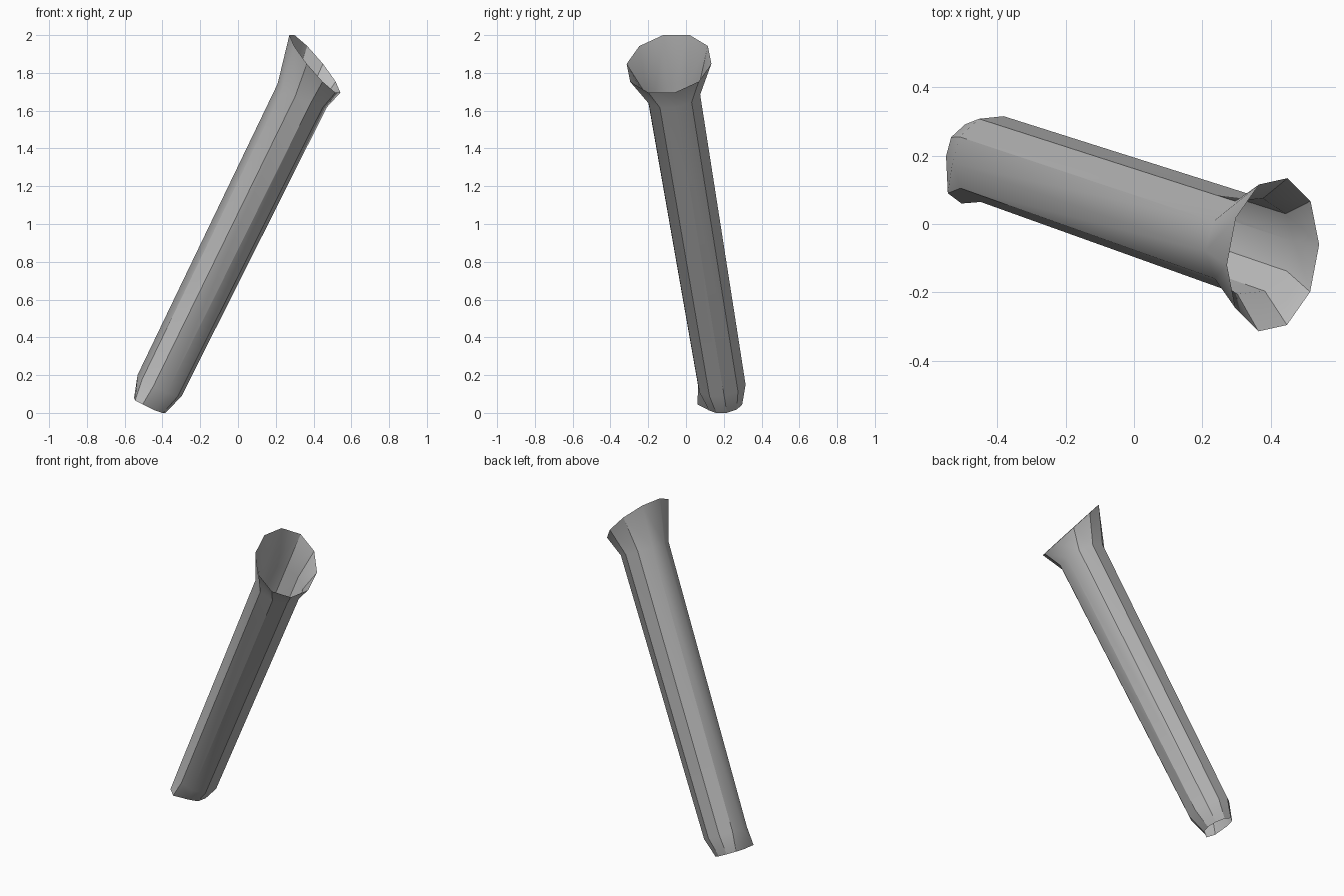
import bpy
import bmesh
from math import cos, sin, pi, radians
from mathutils import Vector

cube = bpy.data.objects.get("Cube")
if cube:
    bpy.data.objects.remove(cube)

SIDES = 10

grey = bpy.data.materials.new("plain grey")
grey.use_nodes = True
colour = (0.5, 0.5, 0.5, 1)
grey.diffuse_color = colour
grey.node_tree.nodes["Principled BSDF"].inputs["Base Color"].default_value = colour

# Tube axis and two directions across it
low = Vector((-0.415, 0.19, 0.145))
neck = Vector((0.34, -0.065, 1.68))
axis = (neck - low).normalized()
across = Vector((-0.895, -0.095, 0.432))
across = (across - axis * across.dot(axis)).normalized()
side = axis.cross(across)
if side.y < 0:
    side = -side


def ring(centre, u, v):
    """Ten points around an ellipse with half axes u and v."""
    steps = [2 * pi * i / SIDES for i in range(SIDES)]
    return [centre + u * cos(a) + v * sin(a) for a in steps]


def round_ring(centre, radius):
    return ring(centre, across * radius, side * radius)


# Narrowed foot, with one side bent outward as a small lip
foot = round_ring(low - axis * 0.118, 0.093)
foot[8] = Vector((-0.505, 0.06, 0.045))
foot[9] = Vector((-0.545, 0.09, 0.065))

# Straight barrel, then a slanted oval flare
rim = ring(Vector((0.407, -0.09, 1.848)),
           Vector((-0.135, -0.03, 0.1525)), Vector((0.001, 0.226, 0.05)))
rings = [foot, round_ring(low, 0.13), round_ring(neck, 0.145), rim]

bm = bmesh.new()
loops = [[bm.verts.new(p) for p in r] for r in rings]
for a, b in zip(loops, loops[1:]):
    for i in range(SIDES):
        j = (i + 1) % SIDES
        bm.faces.new((a[i], a[j], b[j], b[i]))
bmesh.ops.recalc_face_normals(bm, faces=bm.faces)
# Make sure the open shell faces outward
bm.normal_update()
face = bm.faces[:][SIDES]
if face.normal.dot(face.calc_center_median() - (low + neck) / 2
                   - axis * axis.dot(face.calc_center_median() - (low + neck) / 2)) < 0:
    bmesh.ops.reverse_faces(bm, faces=bm.faces)

mesh = bpy.data.meshes.new("flared_tube")
bm.to_mesh(mesh)
bm.free()
mesh.materials.append(grey)
tube = bpy.data.objects.new("flared_tube", mesh)
bpy.context.collection.objects.link(tube)

# Soft flare, crisp long edges
bpy.context.view_layer.objects.active = tube
tube.select_set(True)
bpy.ops.object.shade_smooth_by_angle(angle=radians(34))
